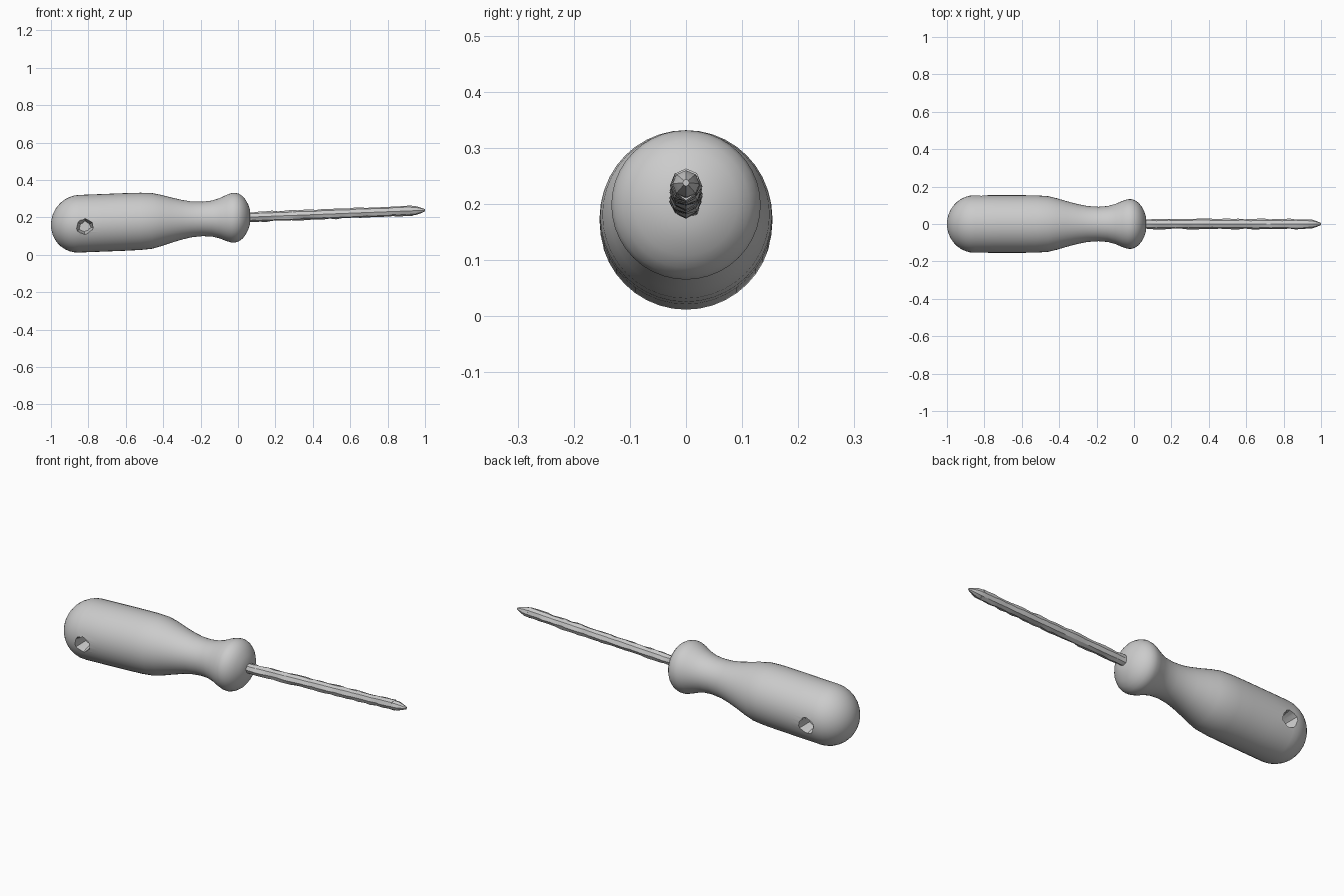
import bpy, bmesh, math, random
from mathutils import Matrix, Vector

random.seed(4)
cube = bpy.data.objects.get("Cube")
if cube:
    bpy.data.objects.remove(cube, do_unlink=True)

grey = bpy.data.materials.new("plain grey")
grey.use_nodes = True
colour = (0.6, 0.6, 0.6, 1)
grey.diffuse_color = colour
grey.node_tree.nodes["Principled BSDF"].inputs["Base Color"].default_value = colour


def axis_height(x):
    """Height of the gently rising centre line."""
    return 0.199 + 0.039 * x


def lathe(name, profile, sides, jitter=0.0):
    """Rings of (x, radius) around the rising centre line, capped at both ends."""
    bm = bmesh.new()
    rings = []
    for x, r in profile:
        ring = []
        for i in range(sides):
            a = math.tau * i / sides
            rr = r + random.uniform(-jitter, jitter)
            xx = x + random.uniform(-jitter, jitter) * 2
            ring.append(bm.verts.new((xx, rr * math.cos(a), axis_height(x) + rr * math.sin(a))))
        rings.append(ring)
    for a, b in zip(rings, rings[1:]):
        for i in range(sides):
            j = (i + 1) % sides
            bm.faces.new((a[i], a[j], b[j], b[i]))
    bm.faces.new(rings[0])
    bm.faces.new(rings[-1])
    bmesh.ops.recalc_face_normals(bm, faces=bm.faces)
    return finish(name, bm)


def finish(name, bm):
    mesh = bpy.data.meshes.new(name)
    bm.to_mesh(mesh)
    bm.free()
    mesh.materials.append(grey)
    obj = bpy.data.objects.new(name, mesh)
    bpy.context.collection.objects.link(obj)
    return obj


def smooth(obj, degrees):
    bpy.ops.object.select_all(action="DESELECT")
    obj.select_set(True)
    bpy.context.view_layer.objects.active = obj
    bpy.ops.object.shade_smooth_by_angle(angle=math.radians(degrees))


# Handle: domed butt, swelling grip, narrow neck and flared collar
dome = [(-0.85 - 0.15 * math.cos(t), 0.154 * math.sin(t))
        for t in [math.pi / 2 * k / 9 for k in range(1, 10)]]
dome.insert(0, (-1.0, 0.004))
body = [(-0.72, 0.154), (-0.6, 0.154), (-0.52, 0.153), (-0.46, 0.149),
        (-0.41, 0.137), (-0.36, 0.122), (-0.3, 0.106), (-0.25, 0.096),
        (-0.19, 0.092), (-0.14, 0.096), (-0.1, 0.107), (-0.06, 0.124),
        (-0.035, 0.132), (-0.015, 0.133), (0.005, 0.127), (0.025, 0.113),
        (0.042, 0.092), (0.055, 0.066), (0.064, 0.04), (0.066, 0.01)]
handle = lathe("handle", dome + body, 40)

# Hanging hole: a rough tapered pit on each side of the butt
for side in (-1, 1):
    bm = bmesh.new()
    bmesh.ops.create_cone(bm, cap_ends=True, segments=12, radius1=0.028,
                          radius2=0.058, depth=0.14)
    for v in bm.verts:
        v.co.x += random.uniform(-0.006, 0.006)
        v.co.y += random.uniform(-0.006, 0.006)
    turn = Matrix.Rotation(-side * math.pi / 2, 4, "X")
    bmesh.ops.transform(bm, verts=bm.verts,
                        matrix=Matrix.Translation(Vector((-0.82, side * 0.15, 0.15))) @ turn)
    cutter = finish("hole_cutter", bm)
    cutter.hide_render = True
    cut = handle.modifiers.new("hole", "BOOLEAN")
    cut.operation = "DIFFERENCE"
    cut.solver = "EXACT"
    cut.object = cutter
    bpy.ops.object.select_all(action="DESELECT")
    handle.select_set(True)
    bpy.context.view_layer.objects.active = handle
    bpy.ops.object.modifier_apply(modifier=cut.name)
    bpy.data.objects.remove(cutter, do_unlink=True)
smooth(handle, 35)

# Shaft: uneven faceted rod ending in a blunt point
steps = 26
rod = [(0.05 + 0.88 * k / steps, 0.027) for k in range(steps + 1)]
shaft = lathe("shaft", rod, 8, 0.003)
smooth(shaft, 20)
tip = lathe("tip", [(0.92, 0.025), (0.95, 0.024), (0.975, 0.016), (1.0, 0.006)], 8)
smooth(tip, 20)
